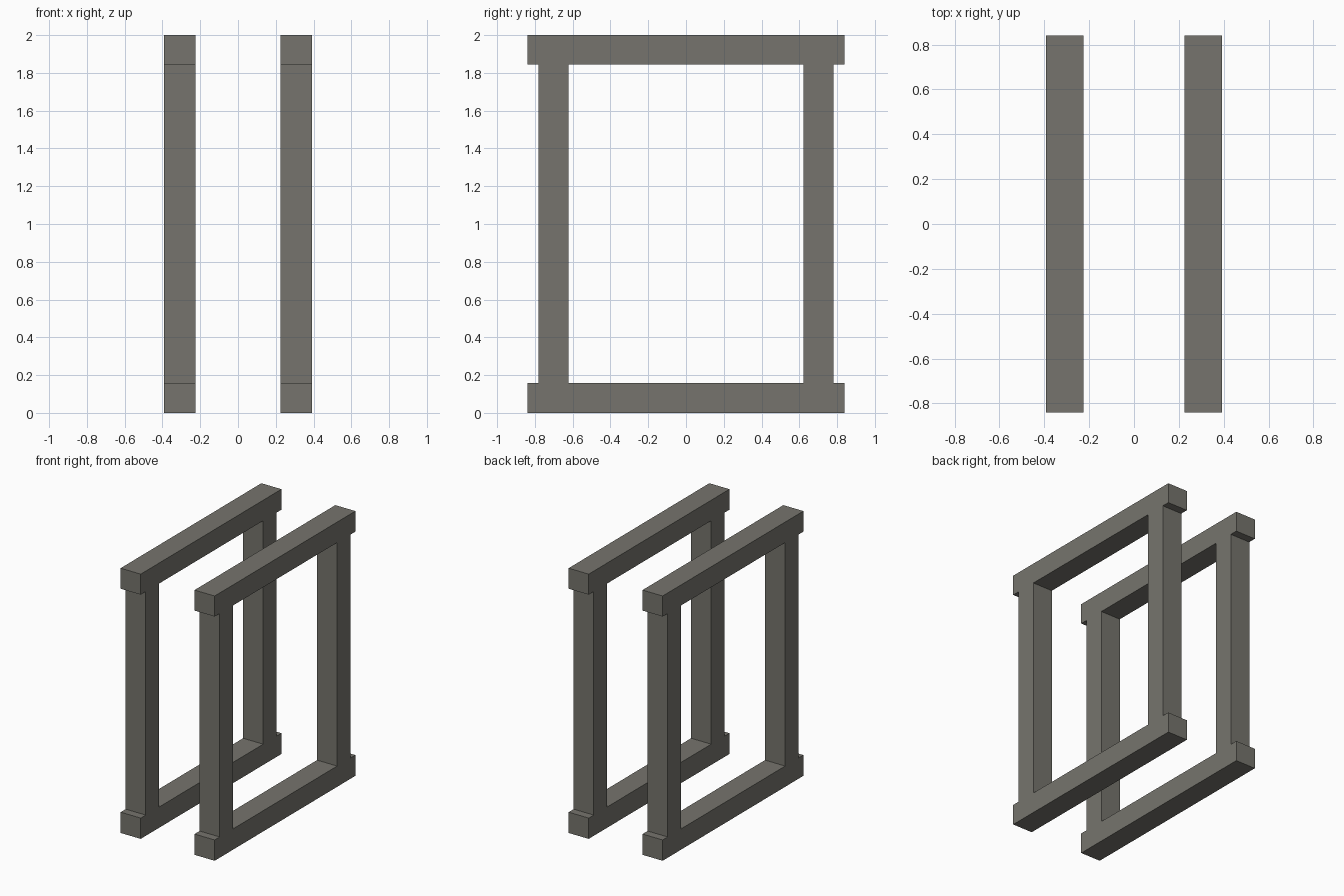
import bpy

if "Cube" in bpy.data.objects:
    bpy.data.objects.remove(bpy.data.objects["Cube"])

grey = bpy.data.materials.new("warm grey")
grey.diffuse_color = (0.18, 0.175, 0.153, 1)
grey.use_nodes = True
grey.node_tree.nodes["Principled BSDF"].inputs["Base Color"].default_value = grey.diffuse_color


def box(name, x, y, z):
    """Box from (min, max) ranges on each axis."""
    bpy.ops.mesh.primitive_cube_add(
        size=1, location=[(a + b) / 2 for a, b in (x, y, z)])
    ob = bpy.context.object
    ob.name = name
    ob.scale = [b - a for a, b in (x, y, z)]
    bpy.ops.object.transform_apply(location=False, rotation=False, scale=True)
    ob.data.materials.append(grey)


# Two identical rectangular frames, one on each side
for side, s in (("left", -1), ("right", 1)):
    x = tuple(sorted((s * 0.225, s * 0.393)))
    # Long rails at floor and top
    box(side + "_bottom_rail", x, (-0.84, 0.84), (0, 0.157))
    box(side + "_top_rail", x, (-0.84, 0.84), (1.845, 2))
    # Upright posts set in slightly from the rail ends
    for end, e in (("front", -1), ("back", 1)):
        y = tuple(sorted((e * 0.622, e * 0.78)))
        box(f"{side}_{end}_post", x, y, (0.157, 1.845))
